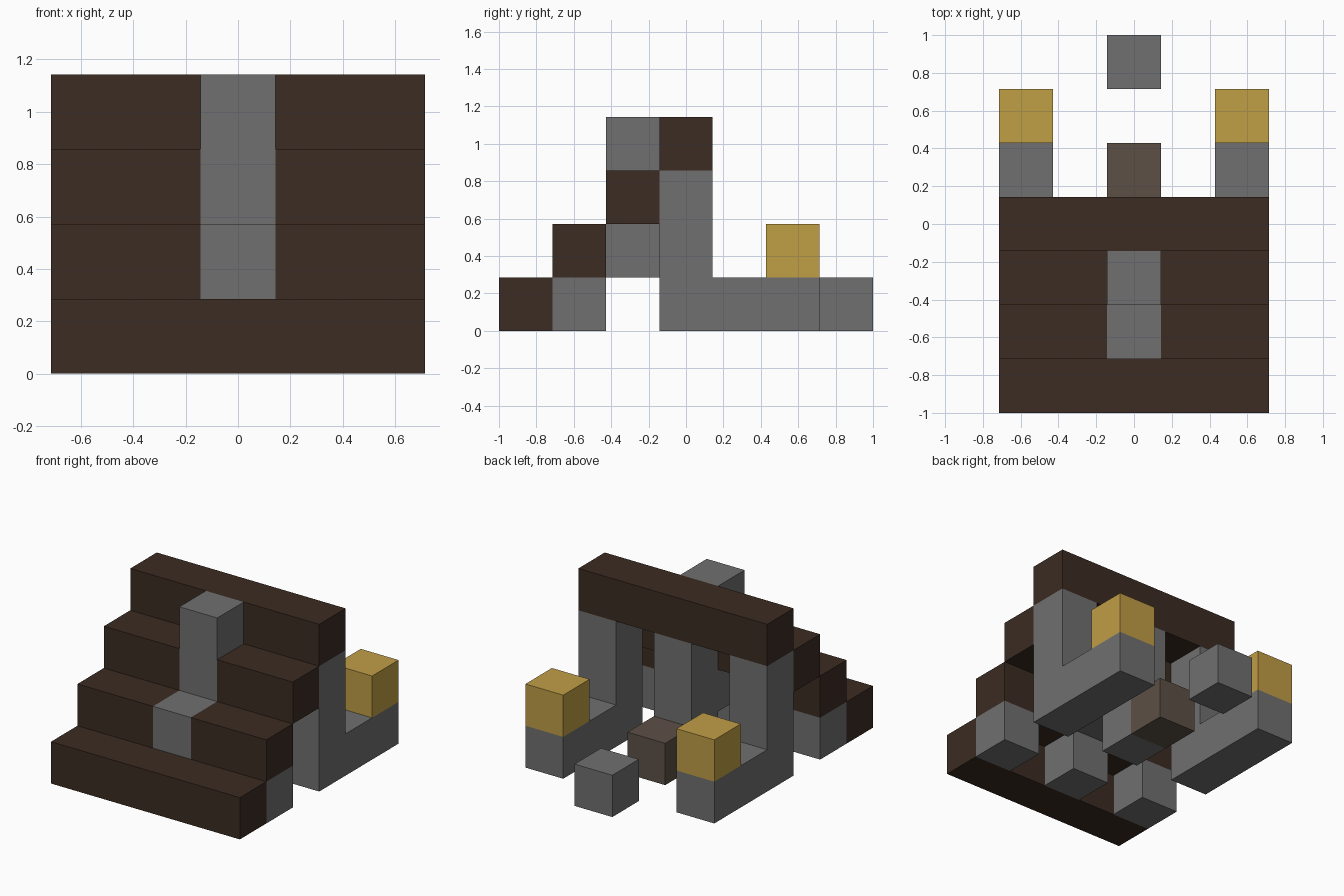
import bpy
import bmesh

cube = bpy.data.objects.get("Cube")
if cube:
    bpy.data.objects.remove(cube, do_unlink=True)

U = 2 / 7  # edge length of one block


def material(name, color):
    mat = bpy.data.materials.new(name)
    mat.use_nodes = True
    mat.diffuse_color = (*color, 1)
    bsdf = next(n for n in mat.node_tree.nodes if n.type == 'BSDF_PRINCIPLED')
    bsdf.inputs["Base Color"].default_value = (*color, 1)
    return mat


DARK_WOOD = material("dark wood", (0.045, 0.025, 0.016))
LIGHT_WOOD = material("weathered wood", (0.107, 0.08, 0.061))
STONE = material("grey stone", (0.162, 0.162, 0.162))
GOLD = material("gold", (0.527, 0.342, 0.061))


def prism(name, profile, x0, x1, mat):
    """Extrude a side profile of (depth, height) blocks from x0 to x1."""
    bm = bmesh.new()
    verts = [bm.verts.new((x0 * U, (y - 3.5) * U, z * U)) for y, z in profile]
    face = bm.faces.new(verts)
    grown = bmesh.ops.extrude_face_region(bm, geom=[face])["geom"]
    moved = [g for g in grown if isinstance(g, bmesh.types.BMVert)]
    bmesh.ops.translate(bm, verts=moved, vec=((x1 - x0) * U, 0, 0))
    bmesh.ops.recalc_face_normals(bm, faces=bm.faces)
    mesh = bpy.data.meshes.new(name)
    bm.to_mesh(mesh)
    bm.free()
    mesh.materials.append(mat)
    obj = bpy.data.objects.new(name, mesh)
    bpy.context.collection.objects.link(obj)


def block(name, y, z, x0, x1, mat):
    prism(name, [(y, z), (y + 1, z), (y + 1, z + 1), (y, z + 1)], x0, x1, mat)


# Full-width bottom step and top beam
block("bottom_step", 0, 0, -2.5, 2.5, DARK_WOOD)
block("top_beam", 3, 3, -2.5, 2.5, DARK_WOOD)

# Stone spine through the middle, with front foot, rear post and raised cap
prism("centre_spine",
      [(1, 0), (2, 0), (2, 1), (3, 1), (3, 0), (4, 0),
       (4, 3), (3, 3), (3, 4), (2, 4), (2, 2), (1, 2)],
      -0.5, 0.5, STONE)

# Parts repeated on both sides
leg_profile = [(3, 0), (6, 0), (6, 1), (4, 1), (4, 3), (3, 3)]
for side, s in (("left", 1), ("right", -1)):
    inner, edge, outer = 0.5 * s, 1.5 * s, 2.5 * s
    block(f"{side}_lower_step", 1, 1, inner, outer, DARK_WOOD)
    block(f"{side}_upper_step", 2, 2, inner, outer, DARK_WOOD)
    block(f"{side}_front_foot", 1, 0, edge, outer, STONE)
    prism(f"{side}_rear_leg", leg_profile, edge, outer, STONE)
    block(f"{side}_gold_block", 5, 1, edge, outer, GOLD)

# Blocks on the ground behind the spine
block("rear_wood_block", 4, 0, -0.5, 0.5, LIGHT_WOOD)
block("rear_stone_block", 6, 0, -0.5, 0.5, STONE)
